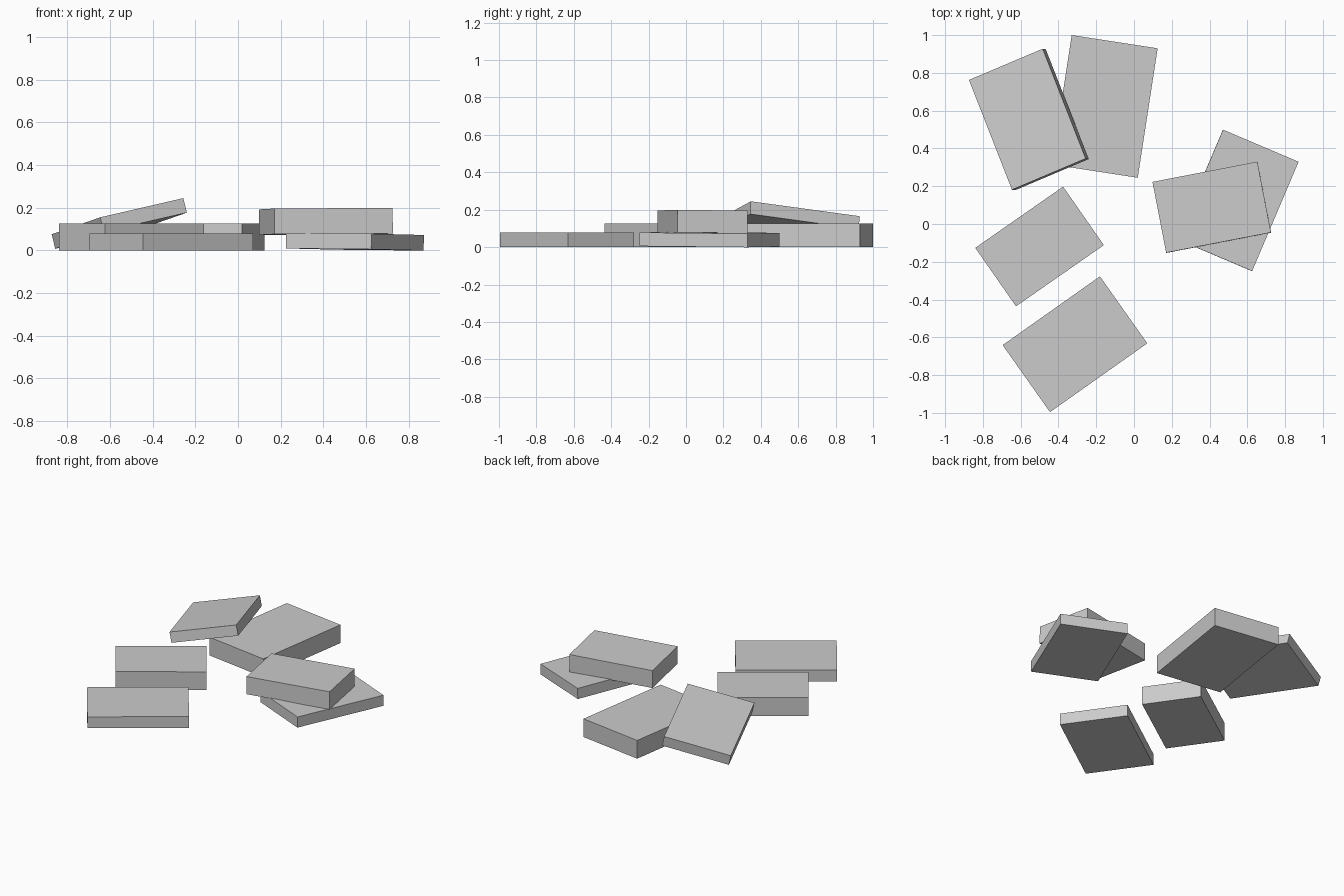
import bpy
from mathutils import Matrix, Vector

default_cube = bpy.data.objects.get("Cube")
if default_cube:
    bpy.data.objects.remove(default_cube, do_unlink=True)

# Single plain stone colour
grey = bpy.data.materials.new("light_grey")
grey.use_nodes = True
colour = (0.6, 0.6, 0.6, 1)
grey.diffuse_color = colour
grey.node_tree.nodes["Principled BSDF"].inputs["Base Color"].default_value = colour


def slab(name, corner, along, across, thickness):
    """Box hanging below a top face given by a corner and its two edges."""
    corner, along, across = Vector(corner), Vector(along), Vector(across)
    x_axis = along.normalized()
    z_axis = along.cross(across).normalized()
    y_axis = z_axis.cross(x_axis)
    centre = corner + (along + across - z_axis * thickness) / 2
    frame = Matrix((x_axis, y_axis, z_axis)).transposed()
    bpy.ops.mesh.primitive_cube_add(size=1, location=centre,
                                    rotation=frame.to_euler())
    obj = bpy.context.object
    obj.name = name
    obj.scale = (along.length, across.length, thickness)
    obj.data.materials.append(grey)
    return obj


# Slabs lying flat on the ground
slab("front_slab", (-0.445, -0.996, 0.078), (0.515, 0.364, 0), (-0.25, 0.355, 0), 0.078)
slab("middle_slab", (-0.625, -0.436, 0.125), (0.465, 0.324, 0), (-0.215, 0.31, 0), 0.125)
slab("back_slab", (-0.435, 0.315, 0.125), (0.455, -0.07, 0), (0.105, 0.685, 0), 0.125)

# Slab leaning on the back slab
slab("leaning_slab", (-0.645, 0.182, 0.155), (0.39, 0.165, 0.09), (-0.23, 0.58, -0.08), 0.07)

# Stacked pair on the left, each slightly tilted
slab("lower_stacked_slab", (0.227, -0.08, 0.082), (0.4, -0.17, -0.004), (0.243, 0.58, -0.006), 0.073)
slab("upper_stacked_slab", (0.17, -0.152, 0.196), (0.555, 0.107, 0.003), (-0.072, 0.375, -0.004), 0.12)
